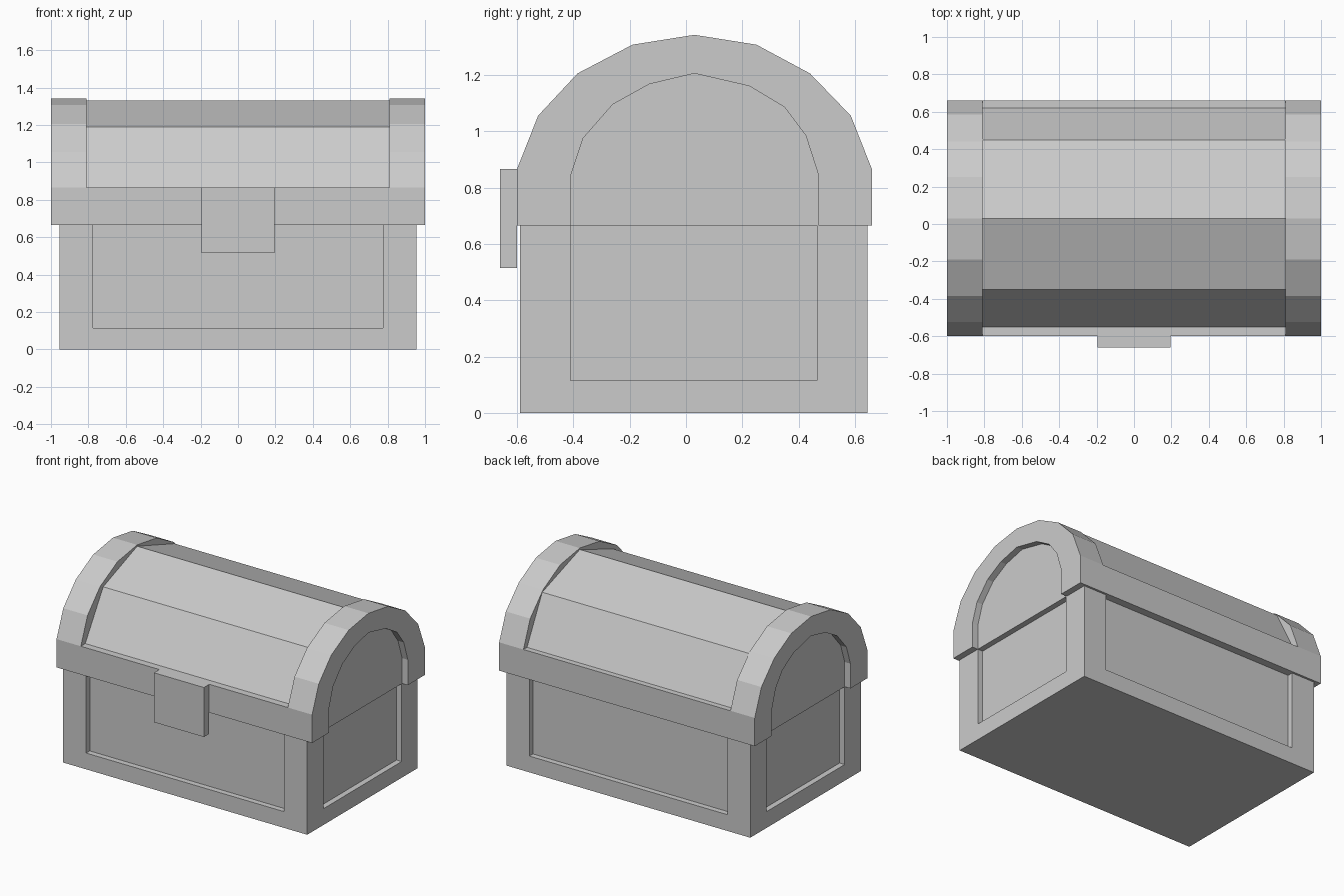
import bpy, bmesh
from mathutils import Vector

if "Cube" in bpy.data.objects:
    bpy.data.objects.remove(bpy.data.objects["Cube"])


def prism(name, pts, axis, lo, hi):
    """Extrude a 2D outline along x (points are y,z) or z (points are x,y)."""
    def place(p, t):
        return Vector((t, p[0], p[1])) if axis == 'x' else Vector((p[0], p[1], t))
    bm = bmesh.new()
    face = bm.faces.new([bm.verts.new(place(p, lo)) for p in pts])
    ext = bmesh.ops.extrude_face_region(bm, geom=[face])
    verts = [g for g in ext['geom'] if isinstance(g, bmesh.types.BMVert)]
    step = place((0, 0), hi - lo)
    bmesh.ops.translate(bm, verts=verts, vec=step)
    bmesh.ops.recalc_face_normals(bm, faces=bm.faces)
    mesh = bpy.data.meshes.new(name)
    bm.to_mesh(mesh)
    bm.free()
    obj = bpy.data.objects.new(name, mesh)
    bpy.context.collection.objects.link(obj)
    return obj


def rect(x0, x1, y0, y1):
    return [(x0, y0), (x1, y0), (x1, y1), (x0, y1)]


# Chest body: plain plinth, then walls with a recessed panel on every side
X, Y0, Y1 = 0.955, -0.59, 0.645
PX, P0, P1, D = 0.775, -0.41, 0.465, 0.04
RIM, PLINTH = 0.665, 0.115
prism("plinth", rect(-X, X, Y0, Y1), 'z', 0, PLINTH)
right = [(PX, Y0 + D), (PX, Y0), (X, Y0), (X, P0), (X - D, P0),
         (X - D, P1), (X, P1), (X, Y1), (PX, Y1), (PX, Y1 - D)]
left = [(-x, y) for x, y in reversed(right)]
prism("panelled_body", right + left, 'z', PLINTH, RIM)

# Lid end bands: raised faceted arch around a recessed end panel
outer = [(-0.60, RIM), (-0.60, 0.865), (-0.525, 1.055), (-0.385, 1.205),
         (-0.19, 1.307), (0.03, 1.342), (0.25, 1.307), (0.44, 1.205),
         (0.585, 1.055), (0.66, 0.865), (0.66, RIM)]
inner = [(-0.41, RIM), (-0.41, 0.84), (-0.365, 0.975), (-0.26, 1.095),
         (-0.13, 1.167), (0.03, 1.205), (0.225, 1.16), (0.35, 1.085),
         (0.425, 0.985), (0.47, 0.845), (0.47, RIM)]
BAND = 0.81
for side, s in (("left", -1), ("right", 1)):
    prism(side + "_lid_band", outer + inner[::-1], 'x', s * BAND, s * 1.0)
    prism(side + "_lid_end_panel", inner, 'x', s * BAND, s * 0.955)

# Lid middle: straight rim with the barrel top set back from it
barrel = [(-0.60, RIM), (-0.60, 0.865), (-0.55, 0.865), (-0.35, 1.19),
          (0.03, 1.332), (0.45, 1.19), (0.62, 0.865), (0.66, 0.865), (0.66, RIM)]
prism("lid_barrel", barrel, 'x', -BAND, BAND)

# Front latch plate
prism("latch", rect(-0.195, 0.195, -0.66, -0.60), 'z', 0.515, 0.865)
